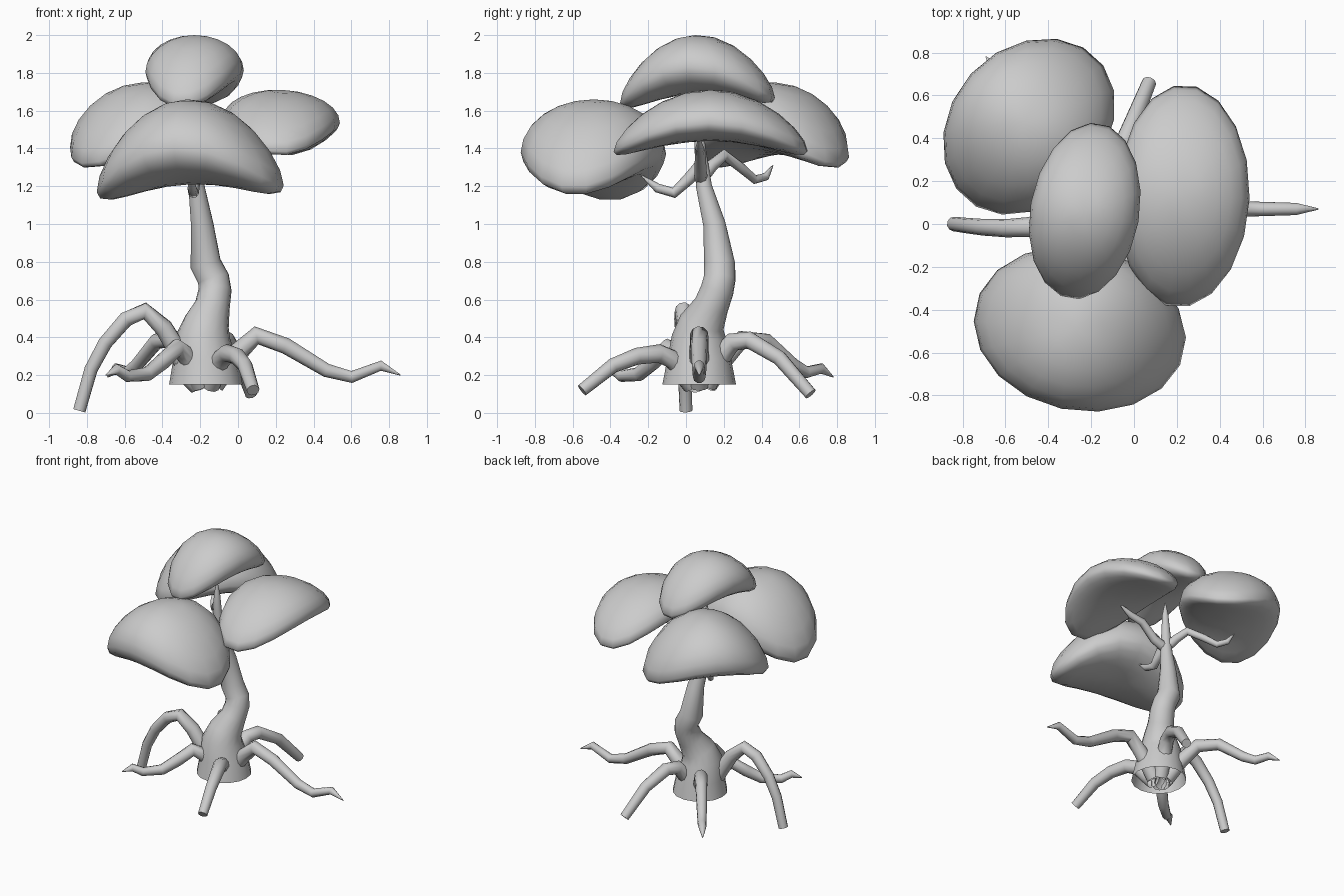
import bpy, bmesh
from math import sin, cos, pi, radians
from mathutils import Vector, Matrix

if "Cube" in bpy.data.objects:
    bpy.data.objects.remove(bpy.data.objects["Cube"])


def finish(bm, name, angle=50):
    bmesh.ops.recalc_face_normals(bm, faces=bm.faces)
    me = bpy.data.meshes.new(name)
    bm.to_mesh(me)
    bm.free()
    ob = bpy.data.objects.new(name, me)
    bpy.context.collection.objects.link(ob)
    bpy.ops.object.select_all(action='DESELECT')
    ob.select_set(True)
    bpy.context.view_layer.objects.active = ob
    bpy.ops.object.shade_smooth_by_angle(angle=radians(angle))
    return ob


def tube(name, pts, radii, sides=10, first_dir=None, cap=True):
    """Tapered tube swept along a bent path."""
    bm = bmesh.new()
    pts = [Vector(p) for p in pts]
    n = len(pts)
    rings, side = [], None
    for i, p in enumerate(pts):
        a = (p - pts[i - 1]).normalized() if i else Vector()
        b = (pts[i + 1] - p).normalized() if i < n - 1 else Vector()
        t = (a + b).normalized()
        if i == 0 and first_dir:
            t = Vector(first_dir)
        if side is None:
            side = t.orthogonal()
        side = (side - t * side.dot(t)).normalized()
        up = t.cross(side)
        rings.append([bm.verts.new(p + radii[i] * (cos(2 * pi * k / sides) * side
                                                   + sin(2 * pi * k / sides) * up))
                      for k in range(sides)])
    for r, s in zip(rings, rings[1:]):
        for k in range(sides):
            j = (k + 1) % sides
            bm.faces.new((r[k], r[j], s[j], s[k]))
    if cap:
        bm.faces.new(rings[-1])
    return finish(bm, name)


def limb(name, start, end, profile, r0, r1, pointed, sides, bow=0):
    """Root or branch: profile = (fraction, z), bowed sideways a little in plan."""
    s, e = Vector(start), Vector(end)
    d = e - s
    n = Vector((-d.y, d.x)).normalized()
    pts = []
    for t, z in profile:
        p = s + d * t + n * bow * sin(pi * t)
        pts.append((p.x, p.y, z))
    rad = [r0 + (r1 - r0) * t for t, _ in profile]
    if pointed:
        rad[-1] = 0.003
    tube(name, pts, rad, sides)


def canopy(name, centre, half, top, bottom, droop, yaw, tilt=0, roll=0):
    """Flattened dome whose long ends droop."""
    bm = bmesh.new()
    bmesh.ops.create_uvsphere(bm, u_segments=18, v_segments=12, radius=1)
    for v in bm.verts:
        u, w, h = v.co
        v.co = (u * half[0], w * half[1],
                (h * top if h > 0 else h * bottom) - droop * u * u)
    bm.transform(Matrix.Translation(centre) @ Matrix.Rotation(radians(yaw), 4, 'Z')
                 @ Matrix.Rotation(radians(roll), 4, 'Y')
                 @ Matrix.Rotation(radians(tilt), 4, 'X'))
    finish(bm, name, 80)


# trunk, open at the flared foot: x, y, z, radius
trunk = [(-.17, .07, .15, .195), (-.175, .07, .28, .17), (-.185, .07, .40, .145),
         (-.165, .085, .48, .12), (-.135, .135, .57, .093), (-.122, .165, .65, .088),
         (-.13, .178, .71, .085), (-.172, .178, .79, .083), (-.19, .15, 1.0, .06),
         (-.22, .095, 1.2, .043), (-.23, .075, 1.4, .03), (-.23, .07, 1.52, .022),
         (-.23, .07, 1.62, .003)]
tube("trunk", [p[:3] for p in trunk], [p[3] for p in trunk], 16, (0, 0, 1))

# roots arching out of the foot
foot = (-.17, .07)
roots = [
    ("root_left", (-.84, 0), False, .05,
     [(.06, .15), (.13, .19), (.22, .32), (.34, .45), (.49, .54), (.64, .495),
      (.8, .37), (.91, .23), (1, .012)]),
    ("root_right", (.86, .07), True, 0,
     [(.04, .15), (.09, .22), (.165, .32), (.26, .41), (.41, .355), (.62, .225),
      (.75, .19), (.9, .25), (1, .2)]),
    ("root_front_right", (.08, -.55), False, .03,
     [(.06, .15), (.13, .2), (.23, .28), (.36, .315), (.55, .3), (.75, .25), (1, .12)]),
    ("root_front_left", (-.70, -.43), True, .02,
     [(.06, .15), (.13, .22), (.2, .3), (.31, .345), (.46, .27), (.61, .205),
      (.8, .195), (.9, .23), (1, .2)]),
    ("root_back_left", (-.69, .78), True, 0,
     [(.06, .15), (.18, .28), (.32, .39), (.5, .38), (.7, .255), (.8, .215),
      (.91, .235), (1, .19)]),
    ("root_back_right", (.07, .66), False, 0,
     [(.06, .15), (.12, .21), (.2, .3), (.3, .375), (.45, .385), (.72, .29), (1, .1)]),
]
for name, end, pointed, bow, prof in roots:
    limb(name, foot, end, prof, .058, .025 if pointed else .034, pointed, 10, bow)

# branches under the canopy
branches = [
    ("branch_front", (-.25, -.24),
     [(0, 1.31), (.2, 1.24), (.45, 1.165), (.72, 1.19), (1, 1.26)]),
    ("branch_back_left", (-.54, .46),
     [(0, 1.24), (.15, 1.31), (.32, 1.365), (.55, 1.3), (.75, 1.235), (.9, 1.25), (1, 1.31)]),
    ("branch_right", (.2, .07),
     [(0, 1.24), (.25, 1.28), (.5, 1.38), (.75, 1.4), (1, 1.46)]),
]
for name, end, prof in branches:
    limb(name, (-.225, .08), end, prof, .036, .02, True, 8)

# four drooping foliage caps
canopy("foliage_front", (-.26, -.49, 1.40), (.5, .38), .26, .19, .22, -12, 0, -2)
canopy("foliage_back_left", (-.495, .46, 1.50), (.45, .36), .25, .13, .18, 48, -4)
canopy("foliage_right", (.23, .13, 1.55), (.52, .31), .16, .11, .17, 88, 3)
canopy("foliage_top", (-.23, .055, 1.83), (.415, .255), .17, .14, .18, 80, 0, -2)
